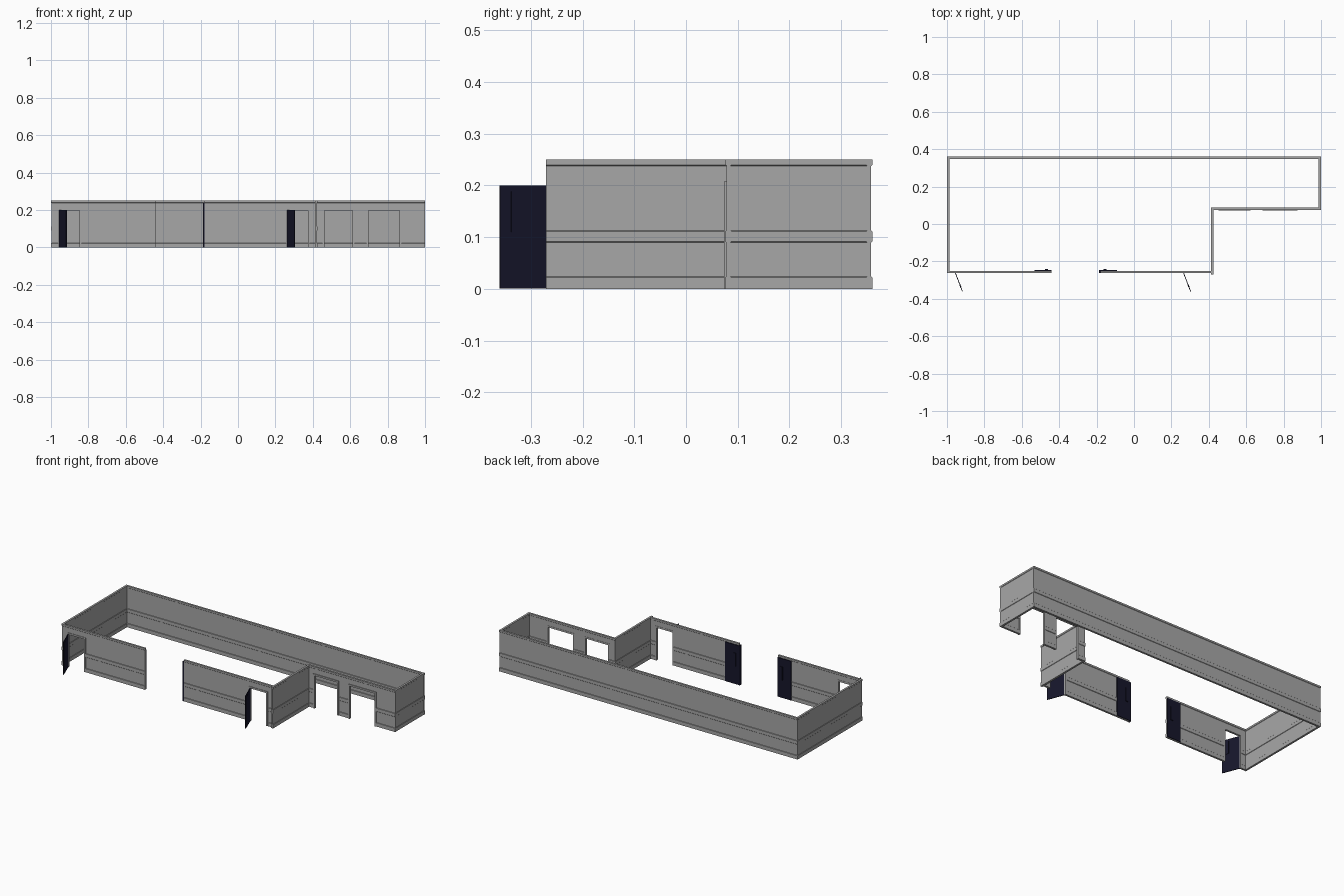
import bpy, math
from mathutils import Vector, Matrix

if "Cube" in bpy.data.objects:
    bpy.data.objects.remove(bpy.data.objects["Cube"])

CORE, TRIM, H, DOOR_H = 0.004, 0.006, 0.25, 0.20
FRONT, RECESS, BACK, SIDE, END = -0.256, 0.082, 0.354, 0.418, 0.9935

# half cross-section of a wall: skirting, middle band and top rail
HALF = [(TRIM, 0), (TRIM, 0.022), (CORE, 0.024), (CORE, 0.09), (TRIM, 0.092),
        (TRIM, 0.111), (CORE, 0.113), (CORE, 0.238), (TRIM, 0.24), (TRIM, H)]
LINTEL = [(CORE, DOOR_H), (CORE, 0.238), (TRIM, 0.24), (TRIM, H)]


def material(name, rgb):
    m = bpy.data.materials.new(name)
    m.diffuse_color = (*rgb, 1)
    m.use_nodes = True
    m.node_tree.nodes["Principled BSDF"].inputs["Base Color"].default_value = m.diffuse_color
    return m


grey = material("dark_grey", (0.39, 0.39, 0.39))
navy = material("navy", (0.008, 0.008, 0.024))


def make(name, verts, faces, mat=grey):
    me = bpy.data.meshes.new(name)
    me.from_pydata(verts, [], faces)
    me.update()
    me.materials.append(mat)
    ob = bpy.data.objects.new(name, me)
    bpy.context.collection.objects.link(ob)
    return ob


def sweep(name, path, half=HALF):
    """Extrude the wall section along a plan path with mitred corners."""
    prof = half + [(-o, z) for o, z in reversed(half)]
    pts = [Vector(p) for p in path]
    n = len(prof)
    verts, faces = [], []
    for i, p in enumerate(pts):
        dirs = []
        if i > 0:
            dirs.append((p - pts[i - 1]).normalized())
        if i < len(pts) - 1:
            dirs.append((pts[i + 1] - p).normalized())
        norms = [Vector((d.y, -d.x)) for d in dirs]
        m = sum(norms, Vector((0, 0))).normalized()
        m /= m.dot(norms[0])
        verts += [(p.x + m.x * o, p.y + m.y * o, z) for o, z in prof]
    for i in range(len(pts) - 1):
        for j in range(n):
            k = (j + 1) % n
            faces.append((i * n + j, (i + 1) * n + j, (i + 1) * n + k, i * n + k))
    faces.append(tuple(range(n)))
    faces.append(tuple(reversed(range(len(verts) - n, len(verts)))))
    return make(name, verts, faces)


def box(name, lo, hi, mat=grey):
    v = [(x, y, z) for x in (lo[0], hi[0]) for y in (lo[1], hi[1]) for z in (lo[2], hi[2])]
    f = [(0, 1, 3, 2), (4, 6, 7, 5), (0, 4, 5, 1), (2, 3, 7, 6), (0, 2, 6, 4), (1, 5, 7, 3)]
    return make(name, v, f, mat)


def opening(name, x0, x1, y, proud):
    """Lintel over a doorway plus a thin casing round it."""
    sweep(name + "_lintel", [(x0, y), (x1, y)], LINTEL)
    f, b, w = y - proud, y + 0.0055, 0.008
    box(name + "_jamb_left", (x0 - w, f, 0), (x0 + 0.002, b, DOOR_H + w))
    box(name + "_jamb_right", (x1 - 0.002, f, 0), (x1 + w, b, DOOR_H + w))
    box(name + "_head", (x0, f, DOOR_H - 0.002), (x1, b, DOOR_H + w))


# walls
sweep("front_wall_right", [(-0.18, FRONT), (0.265, FRONT)])
sweep("step_wall", [(0.375, FRONT), (SIDE, FRONT), (SIDE, RECESS), (0.46, RECESS)])
sweep("recess_pier", [(0.615, RECESS), (0.695, RECESS)])
sweep("outer_wall", [(0.865, RECESS), (END, RECESS), (END, BACK), (-END, BACK),
                     (-END, FRONT), (-0.955, FRONT)])
sweep("front_wall_left", [(-0.845, FRONT), (-0.44, FRONT)])

# projecting wall ends at the corners
sweep("step_wall_end", [(SIDE, -0.271), (SIDE, FRONT)])
sweep("recess_wall_end", [(END, RECESS), (1.0, RECESS)])
sweep("back_wall_end", [(END, BACK), (1.0, BACK)])

# doorways
opening("left_doorway", -0.955, -0.845, FRONT, 0.007)
opening("right_doorway", 0.265, 0.375, FRONT, 0.007)
opening("recess_doorway_a", 0.46, 0.615, RECESS, 0.009)
opening("recess_doorway_b", 0.695, 0.865, RECESS, 0.009)

# swung-open doors, each with a narrow raised window strip
for name, hx in (("left_door", -0.955), ("right_door", 0.265)):
    place = Matrix.Translation((hx, -0.262, 0)) @ Matrix.Rotation(math.radians(-69), 4, 'Z')
    for part, lo, hi in (("leaf", (0, -0.002, 0.001), (0.105, 0.002, DOOR_H)),
                         ("window_strip", (0.064, -0.003, 0.11), (0.082, 0.003, 0.188))):
        box(name + "_" + part, lo, hi, navy).matrix_world = place

# sliding doors parked behind the front wall, either side of the gap
for name, edge, s in (("sliding_door_left", -0.44, -1), ("sliding_door_right", -0.182, 1)):
    for part, a, b, y1, z0, z1 in (("_leaf", 0, 0.092, -0.246, 0.001, 0.238),
                                   ("_handle", 0.02, 0.036, -0.241, 0.11, 0.19)):
        xs = sorted((edge + s * a, edge + s * b))
        box(name + part, (xs[0], -0.251, z0), (xs[1], y1, z1), navy)

# dark strip closing the wall end on the right of the gap
box("gap_edge_strip", (-0.188, FRONT - 0.007, 0), (-0.179, -0.247, 0.24), navy)
